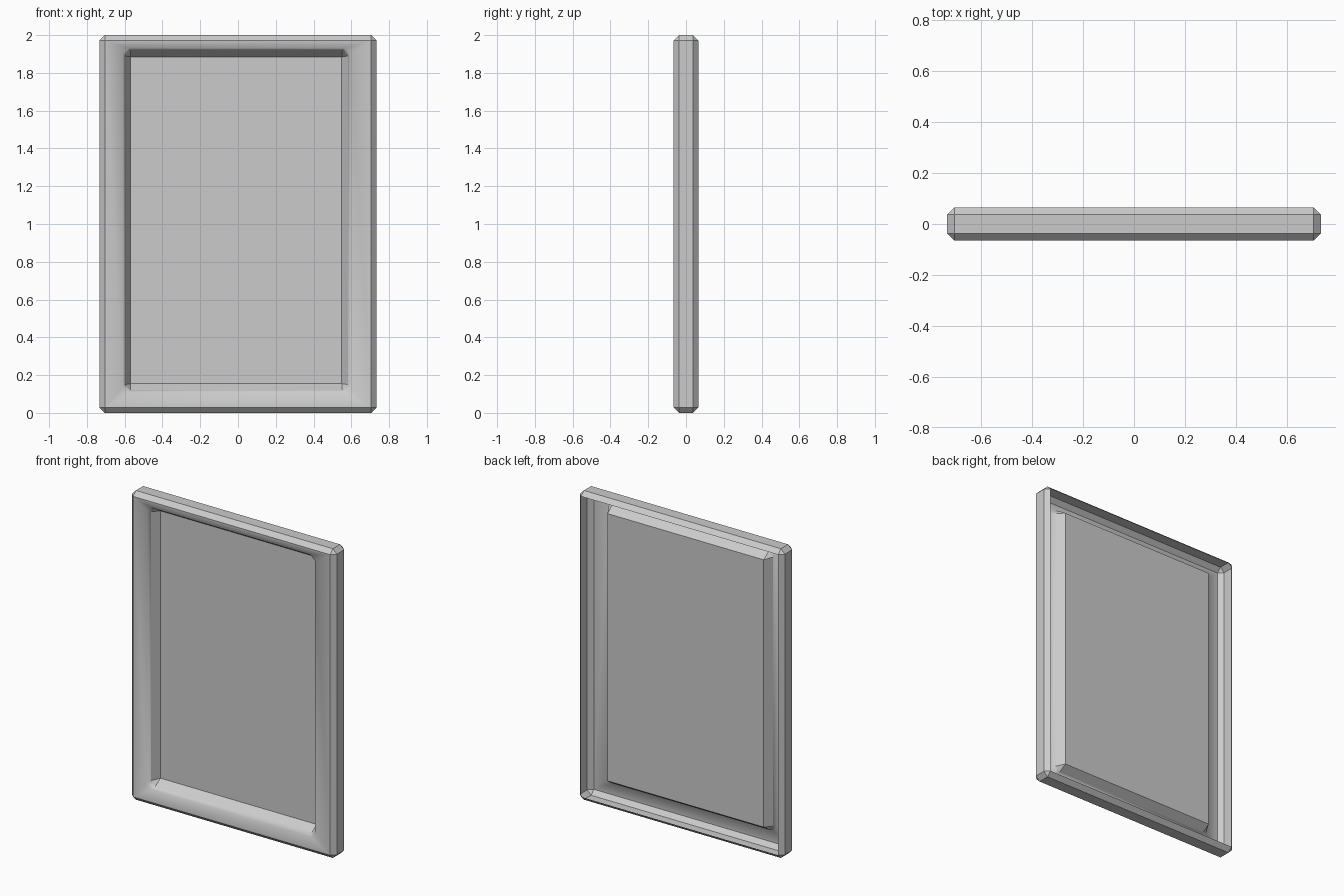
import bpy, bmesh

if "Cube" in bpy.data.objects:
    bpy.data.objects.remove(bpy.data.objects["Cube"])

# Section rings from open back edge, round the rim, over the front lip, down to the panel:
# (y, x0, x1, z0, z1, corner cut, smooth strip leading to this ring)
RINGS = [
    (0.065, -0.705, 0.705, 0.028, 1.972, 0.0, False),
    (0.037, -0.733, 0.733, 0.0, 2.0, 0.028, False),
    (-0.037, -0.733, 0.733, 0.0, 2.0, 0.028, False),
    (-0.065, -0.705, 0.705, 0.028, 1.972, 0.0, False),
    (-0.061, -0.609, 0.593, 0.109, 1.931, 0.03, True),
    (-0.034, -0.598, 0.582, 0.120, 1.920, 0.03, True),
    (0.017, -0.568, 0.549, 0.155, 1.884, 0.0, False),
]


def ring(bm, y, x0, x1, z0, z1, c):
    """Rectangle with cut corners, in the x-z plane."""
    pts = [(x0 + c, z0), (x1 - c, z0), (x1, z0 + c), (x1, z1 - c),
           (x1 - c, z1), (x0 + c, z1), (x0, z1 - c), (x0, z0 + c)]
    return [bm.verts.new((x, y, z)) for x, z in pts]


bm = bmesh.new()
prev = None
for *dims, smooth in RINGS:
    cur = ring(bm, *dims)
    if prev:
        for i in range(8):
            j = (i + 1) % 8
            f = bm.faces.new((prev[i], prev[j], cur[j], cur[i]))
            f.smooth = smooth
    prev = cur

# Flat recessed panel
bm.faces.new(prev)
bmesh.ops.remove_doubles(bm, verts=bm.verts[:], dist=0.0005)

# Only the soft front lip blends; every other edge stays crisp
for e in bm.edges:
    e.smooth = len(e.link_faces) == 2 and all(f.smooth for f in e.link_faces)

mesh = bpy.data.meshes.new("framed_panel")
bm.to_mesh(mesh)
bm.free()
obj = bpy.data.objects.new("framed_panel", mesh)
bpy.context.collection.objects.link(obj)
